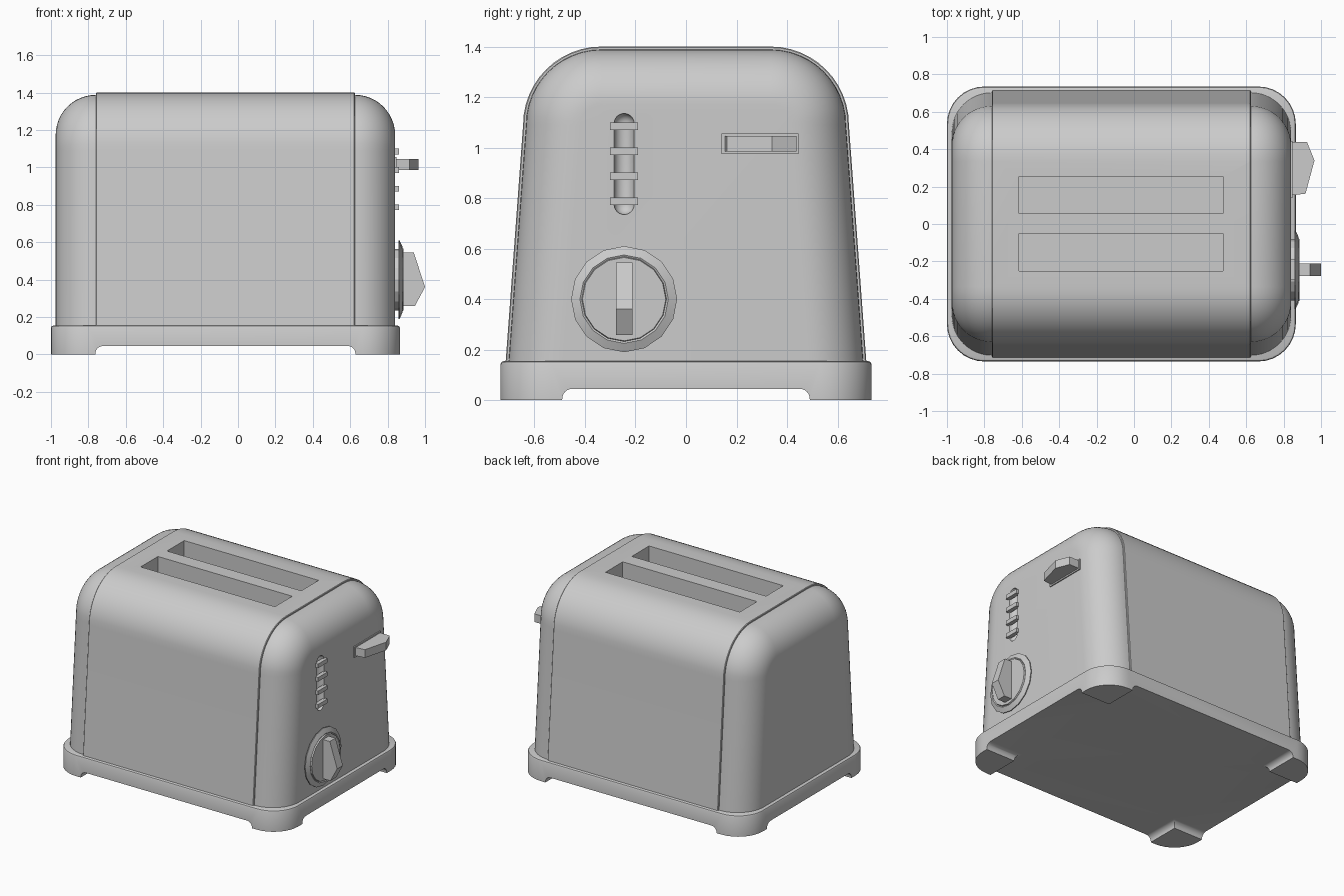
import bpy, bmesh, math
from math import cos, sin, pi

if "Cube" in bpy.data.objects:
    bpy.data.objects.remove(bpy.data.objects["Cube"])

metal = bpy.data.materials.new("satin_grey")
metal.diffuse_color = (0.6, 0.6, 0.6, 1)
metal.use_nodes = True
metal.node_tree.nodes["Principled BSDF"].inputs["Base Color"].default_value = metal.diffuse_color
CX = -0.0675          # centre of the body along x
KY = -0.245           # y of the dial and the gauge


def loft(name, rings, angle=35):
    """Closed skin through rings of equal point counts."""
    bm = bmesh.new()
    vs = [[bm.verts.new(p) for p in r] for r in rings]
    n = len(vs[0])
    for a, b in zip(vs, vs[1:]):
        for i in range(n):
            j = (i + 1) % n
            bm.faces.new((a[i], a[j], b[j], b[i]))
    bm.faces.new(vs[0])
    bm.faces.new(vs[-1])
    bmesh.ops.recalc_face_normals(bm, faces=bm.faces)
    me = bpy.data.meshes.new(name)
    bm.to_mesh(me)
    bm.free()
    ob = bpy.data.objects.new(name, me)
    bpy.context.collection.objects.link(ob)
    me.materials.append(metal)
    smooth(ob, angle)
    return ob


def activate(ob):
    bpy.ops.object.select_all(action='DESELECT')
    ob.select_set(True)
    bpy.context.view_layer.objects.active = ob


def smooth(ob, angle):
    activate(ob)
    bpy.ops.object.shade_smooth_by_angle(angle=math.radians(angle))


def box(name, x0, x1, y0, y1, z0, z1):
    return loft(name, [[(x0, y0, z), (x1, y0, z), (x1, y1, z), (x0, y1, z)]
                       for z in (z0, z1)])


def cut(ob, cutter):
    m = ob.modifiers.new("cut", 'BOOLEAN')
    m.operation, m.object, m.solver = 'DIFFERENCE', cutter, 'EXACT'
    activate(ob)
    bpy.ops.object.modifier_apply(modifier=m.name)
    bpy.data.objects.remove(cutter)
    smooth(ob, 35)


def body_ring(x, d):
    """Tapered arch cross-section at x, inset by d."""
    r = 0.31 - d
    half = [(0.715 - d, 0.14)]
    for i in range(13):
        a = i / 12 * pi / 2
        half.append((0.335 + r * cos(a), 1.09 + r * sin(a)))
    return [(x, y, z) for y, z in half] + [(x, -y, z) for y, z in reversed(half)]


# Middle shell with two bread slots
shell = loft("middle_shell", [body_ring(CX + x, d) for x, d in
                              ((-0.6925, 0.004), (-0.6885, 0), (0.6885, 0), (0.6925, 0.004))])
for y in (0.155, -0.15):
    cut(shell, box("slot_cutter", -0.615, 0.475, y - 0.1, y + 0.1, 0.7, 1.6))

# Rounded end caps
R = 0.215
caps = []
for side, name in ((-1, "left_end_cap"), (1, "right_end_cap")):
    rings = [body_ring(CX + side * 0.68, 0.012)]
    for i in range(13):
        a = i / 12 * pi / 2
        rings.append(body_ring(CX + side * (0.6925 + R * sin(a)), 0.012 + R * (1 - cos(a))))
    caps.append(loft(name, rings))

# Gauge groove: capsule cut into the right cap
rings = []
for zc, a0 in ((0.775, -pi / 2), (1.095, 0)):
    for i in range(7):
        a = a0 + i / 6 * pi / 2
        r = max(0.04 * cos(a), 0.001)
        rings.append([(0.84 + r * cos(t * pi / 8), KY + r * sin(t * pi / 8),
                       zc + 0.04 * sin(a)) for t in range(16)])
cut(caps[1], loft("groove_cutter", rings))

# Gauge bars
for i in range(4):
    z = 1.085 - i * 0.099
    box("gauge_bar", 0.83, 0.86, KY - 0.055, KY + 0.055, z - 0.015, z + 0.015)


# Base with rounded corners
def base_ring(z, d):
    pts = []
    r = 0.2 - d
    for q, (sx, sy) in enumerate(((1, 1), (-1, 1), (-1, -1), (1, -1))):
        for i in range(9):
            a = (q + i / 8) * pi / 2
            pts.append((CX + sx * 0.7325 + r * cos(a), sy * 0.535 + r * sin(a), z))
    return pts


base = loft("base", [base_ring(0, 0), base_ring(0.143, 0),
                     base_ring(0.151, 0.004), base_ring(0.155, 0.014)])


# Cut the underside away in both directions, leaving four corner feet
def arch(c, h):
    pts = [(c + h, -0.1)]
    for s in (1, -1):
        arc = [(c + s * (h - 0.04 + 0.04 * cos(a)), 0.005 + 0.04 * sin(a))
               for a in (k * pi / 12 for k in range(7))]
        pts += arc if s > 0 else arc[::-1]
    return pts + [(c - h, -0.1)]


cut(base, loft("cutter_y", [[(u, y, z) for u, z in arch(CX, 0.695)] for y in (-2, 2)]))
cut(base, loft("cutter_x", [[(x, u, z) for u, z in arch(0, 0.49)] for x in (-2, 2)]))

# Lever with its surround plate
box("lever_surround", 0.83, 0.848, 0.14, 0.445, 0.975, 1.055)
lever = [(0.83, 0.152), (0.917, 0.162), (0.965, 0.34), (0.925, 0.438), (0.83, 0.438)]
loft("lever", [[(x, y, z) for x, y in lever] for z in (0.985, 1.045)], 20)

# Dial disc and grip
loft("dial_disc", [[(x, KY + r * sin(t * pi / 8), 0.4 + r * cos(t * pi / 8)) for t in range(16)]
                   for x, r in ((0.83, 0.165), (0.858, 0.165), (0.858, 0.21), (0.864, 0.21),
                                (0.88, 0.175), (0.876, 0.168), (0.885, 0.165))], 20)
grip = [(0.87, 0.545), (0.94, 0.545), (1.0, 0.36), (0.945, 0.258), (0.87, 0.258)]
loft("dial_grip", [[(x, KY + s * 0.033, z) for x, z in grip] for s in (-1, 1)], 20)
